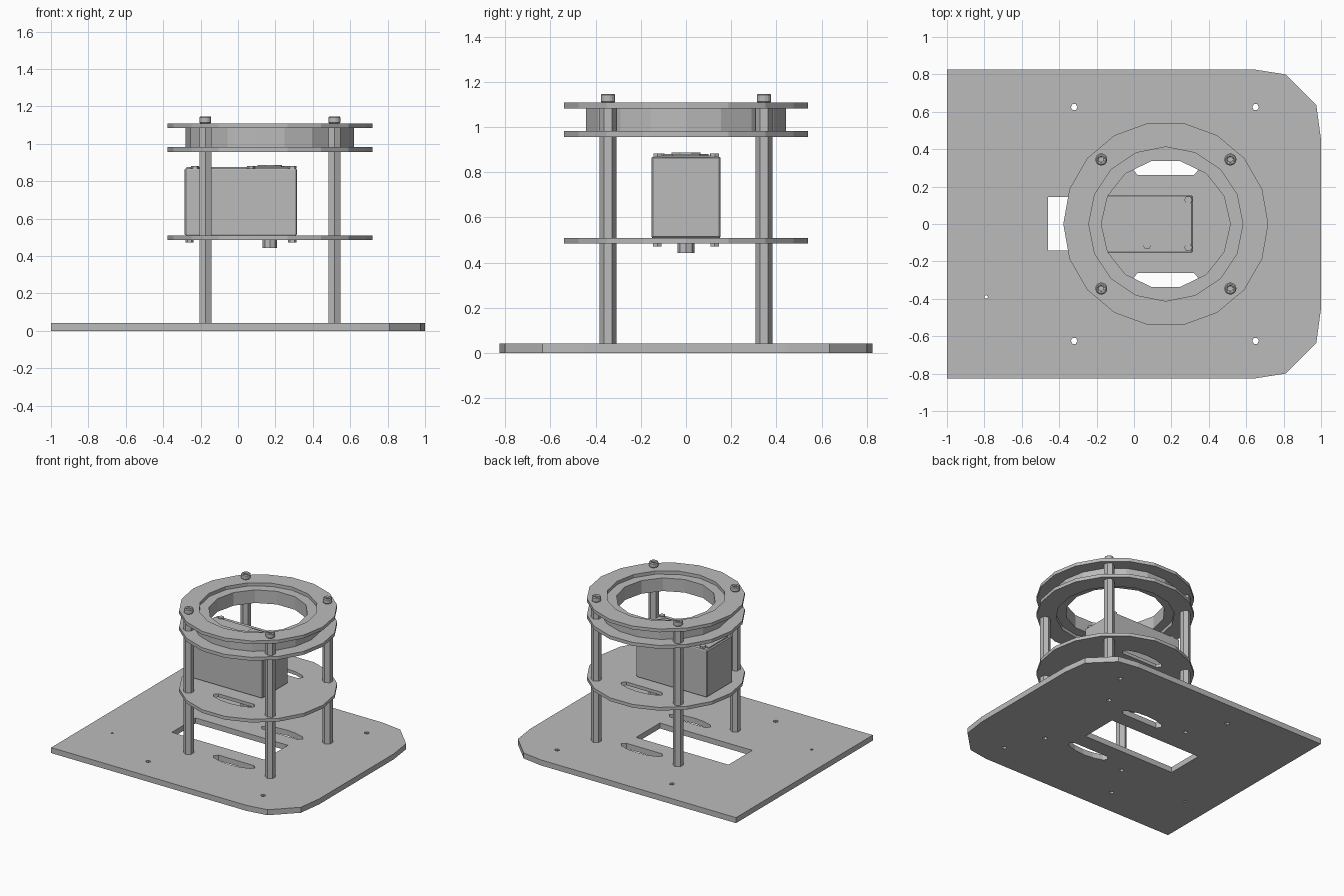
import bpy, bmesh, math
from mathutils import Vector

if "Cube" in bpy.data.objects:
    bpy.data.objects.remove(bpy.data.objects["Cube"], do_unlink=True)

GREY = (0.5, 0.5, 0.5, 1)
mat = bpy.data.materials.new("plain grey")
mat.use_nodes = True
mat.diffuse_color = GREY
mat.node_tree.nodes["Principled BSDF"].inputs["Base Color"].default_value = GREY

CX = 0.17          # axis of the ring stack
PX, PY = 0.345, 0.345
POSTS = [(CX + sx * PX, sy * PY) for sx in (-1, 1) for sy in (-1, 1)]


def circle(x, y, r, n, turn=0.0):
    return [(x + r * math.cos(turn + math.tau * i / n),
             y + r * math.sin(turn + math.tau * i / n)) for i in range(n)]


def rect(x0, x1, y0, y1):
    return [(x0, y0), (x1, y0), (x1, y1), (x0, y1)]


def plate(name, outline, z0, z1, holes=(), bevel=0.0):
    """Flat part: filled outline with holes, extruded from z0 to z1."""
    bm = bmesh.new()
    for loop in [outline, *holes]:
        vs = [bm.verts.new((x, y, z0)) for x, y in loop]
        for a, b in zip(vs, vs[1:] + vs[:1]):
            bm.edges.new((a, b))
    bmesh.ops.triangle_fill(bm, use_beauty=True, edges=bm.edges[:], normal=Vector((0, 0, 1)))
    grown = bmesh.ops.extrude_face_region(bm, geom=bm.faces[:])["geom"]
    bmesh.ops.translate(bm, vec=(0, 0, z1 - z0),
                        verts=[g for g in grown if isinstance(g, bmesh.types.BMVert)])
    bmesh.ops.recalc_face_normals(bm, faces=bm.faces[:])
    me = bpy.data.meshes.new(name)
    bm.to_mesh(me)
    bm.free()
    me.materials.append(mat)
    ob = bpy.data.objects.new(name, me)
    bpy.context.collection.objects.link(ob)
    if bevel:
        mod = ob.modifiers.new("edge", 'BEVEL')
        mod.width = bevel
        mod.segments = 1
        mod.limit_method = 'ANGLE'
    return ob


# Curved slots, mirrored front to back
half = [(CX, 0.345), (0.25, 0.338), (0.325, 0.315), (0.345, 0.29), (0.32, 0.262)]
slot = half + [(2 * CX - x, y) for x, y in reversed(half[1:])]
slots = [slot, [(x, -y) for x, y in slot]]

# Base board with rounded right end, motor window, slots and screw holes
corner = [(0.65, 0.825), (0.81, 0.8), (0.975, 0.635), (1, 0.45)]
board = [(-1, 0.825)] + corner + [(x, -y) for x, y in reversed(corner)] + [(-1, -0.825)]
small = [circle(x, y, 0.018, 6) for x in (-0.32, 0.65) for y in (-0.625, 0.625)]
small += [circle(x, y, 0.018, 6) for x, y in POSTS] + [circle(-0.79, -0.39, 0.01, 5)]
plate("base_board", board, 0, 0.042,
      [rect(-0.46, 0.32, -0.142, 0.145)] + slots + small)

# Middle deck and the ring stack
plate("middle_deck", circle(CX, 0, 0.548, 18), 0.485, 0.51, slots)
plate("lower_ring", circle(CX, 0, 0.548, 18), 0.957, 0.983, [circle(CX, 0, 0.412, 16)])
plate("spacer_ring", circle(CX, 0, 0.45, 18), 0.983, 1.083, [circle(CX, 0, 0.345, 14)])
plate("upper_ring", circle(CX, 0, 0.548, 18), 1.083, 1.108, [circle(CX, 0, 0.412, 16)])

# Hexagonal standoffs with socket screws on top
for i, (x, y) in enumerate(POSTS, 1):
    for part, z0, z1 in (("lower", 0.042, 0.485), ("upper", 0.51, 0.957), ("ring", 0.983, 1.083)):
        plate(f"{part}_standoff_{i}", circle(x, y, 0.037, 6, math.pi / 6), z0, z1)
    plate(f"screw_head_{i}", circle(x, y, 0.034, 8), 1.108, 1.147,
          [circle(x, y, 0.016, 6)], 0.006)
    plate(f"screw_socket_floor_{i}", circle(x, y, 0.02, 6), 1.108, 1.125)

# Motor housing
plate("motor_housing", rect(-0.285, 0.315, -0.153, 0.153), 0.51, 0.868, bevel=0.006)
plate("motor_lid", rect(-0.275, 0.3, -0.115, 0.115), 0.868, 0.875)
plate("gear_cover", [(0.05, -0.1), (0.23, -0.1), (0.275, -0.06), (0.275, 0.06),
                     (0.23, 0.1), (0.05, 0.1)], 0.875, 0.88)
plate("bearing_boss", circle(CX, 0, 0.07, 8, math.pi / 8), 0.88, 0.887,
      [circle(CX, 0, 0.04, 6)])
for i, (x, y) in enumerate([(0.29, 0.128), (0.29, -0.125), (0.07, -0.115),
                            (-0.23, 0.125), (-0.23, -0.125)], 1):
    plate(f"lid_screw_{i}", circle(x, y, 0.022, 6), 0.868, 0.882)

# Output shaft and mounting screws below the deck
plate("output_shaft", circle(CX, 0, 0.038, 8), 0.443, 0.487)
for i, (x, y) in enumerate([(x, y) for x in (-0.26, 0.29) for y in (-0.127, 0.127)], 1):
    plate(f"mount_screw_{i}", circle(x, y, 0.022, 6), 0.472, 0.485)
